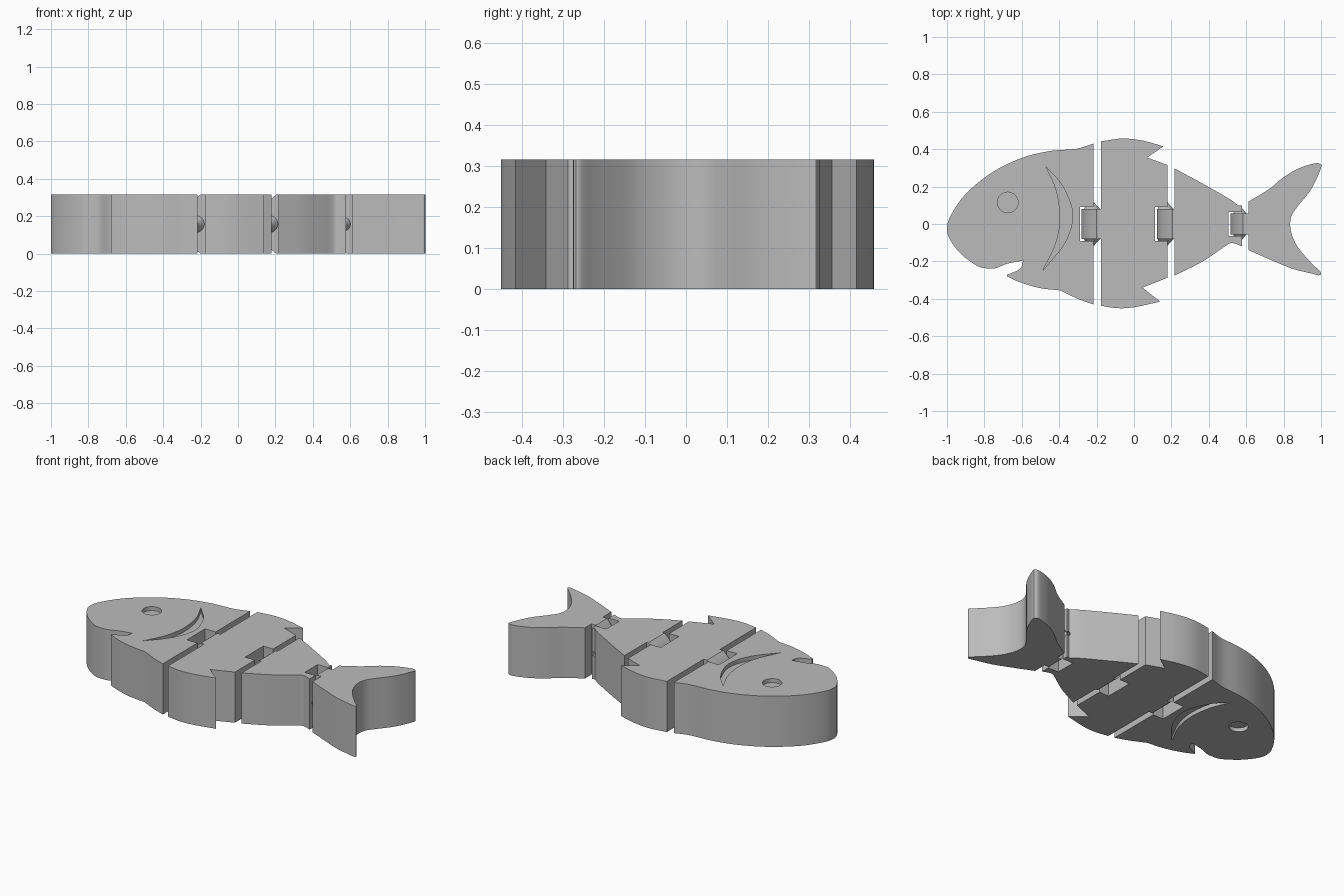
import bpy, bmesh, math
from mathutils import Vector, Matrix

cube = bpy.data.objects.get("Cube")
if cube:
    bpy.data.objects.remove(cube)

H = 0.316          # thickness of every segment
MID = H / 2

grey = bpy.data.materials.new("plain grey")
grey.use_nodes = True
colour = (0.5, 0.5, 0.5, 1)
grey.diffuse_color = colour
grey.node_tree.nodes["Principled BSDF"].inputs["Base Color"].default_value = colour


def smooth_run(pts, steps=5):
    """Catmull-Rom curve through the points; its ends stay sharp corners."""
    p = [Vector(q) for q in pts]
    if len(p) < 3:
        return p
    p = [2 * p[0] - p[1]] + p + [2 * p[-1] - p[-2]]
    out = []
    for a, b, c, d in zip(p, p[1:], p[2:], p[3:]):
        for i in range(steps):
            t = i / steps
            out.append(0.5 * (2 * b + (c - a) * t + (2 * a - 5 * b + 4 * c - d) * t * t
                              + (3 * b - a - 3 * c + d) * t ** 3))
    return out + [p[-2]]


def outline(*runs):
    """Join smooth runs into one closed loop without doubled points."""
    loop = []
    for run in runs:
        for v in smooth_run(run):
            if not loop or (v - loop[-1]).length > 1e-4:
                loop.append(v)
    if (loop[0] - loop[-1]).length < 1e-4:
        loop.pop()
    return loop


def prism(name, loop, start, end, axis="Z"):
    """Extrude a closed loop along Z (loop is x,y) or along Y (loop is x,z)."""
    bm = bmesh.new()
    place = (lambda p, h: (p[0], p[1], h)) if axis == "Z" else (lambda p, h: (p[0], h, p[1]))
    low = [bm.verts.new(place(p, start)) for p in loop]
    high = [bm.verts.new(place(p, end)) for p in loop]
    bm.faces.new(low)
    bm.faces.new(high)
    n = len(loop)
    for i in range(n):
        j = (i + 1) % n
        bm.faces.new((low[i], low[j], high[j], high[i]))
    return finish(name, bm)


def finish(name, bm):
    bmesh.ops.recalc_face_normals(bm, faces=bm.faces)
    mesh = bpy.data.meshes.new(name)
    bm.to_mesh(mesh)
    bm.free()
    mesh.materials.append(grey)
    obj = bpy.data.objects.new(name, mesh)
    bpy.context.collection.objects.link(obj)
    return obj


def cut(obj, cutter):
    """Bake a boolean difference and drop the cutter."""
    mod = obj.modifiers.new("cut", "BOOLEAN")
    mod.operation, mod.solver, mod.object = "DIFFERENCE", "EXACT", cutter
    deps = bpy.context.evaluated_depsgraph_get()
    mesh = bpy.data.meshes.new_from_object(obj.evaluated_get(deps))
    obj.modifiers.clear()
    obj.data = mesh
    bpy.data.objects.remove(cutter)


def pin(name, x, y, side, radius, length):
    """Tapered pin pointing sideways from a hinge tab."""
    bm = bmesh.new()
    turn = Matrix.Rotation(-side * math.pi / 2, 4, "X")
    bmesh.ops.create_cone(bm, cap_ends=True, segments=32, radius1=radius, radius2=radius * 0.25,
                          depth=length,
                          matrix=Matrix.Translation((x, side * (y + length / 2), MID)) @ turn)
    return finish(name, bm)


def slot(face, end, half):
    """Corners of the hinge slot in a segment's rear face, from +y to -y."""
    return [[(face, half), (end, half)], [(end, half), (end, -half)], [(end, -half), (face, -half)]]


# Head with open mouth and rear hinge slot
head = prism("head", outline(
    [(-0.77, -0.238), (-0.83, -0.228), (-0.92, -0.165), (-0.98, -0.09), (-1, -0.03), (-0.98, 0.045),
     (-0.9, 0.16), (-0.76, 0.275), (-0.6, 0.353), (-0.45, 0.39), (-0.31, 0.402), (-0.217, 0.43)],
    *slot(-0.217, -0.29, 0.09),
    [(-0.217, -0.43), (-0.3, -0.4), (-0.395, -0.355)],
    [(-0.395, -0.355), (-0.5, -0.343), (-0.6, -0.315), (-0.68, -0.28)],
    [(-0.68, -0.272), (-0.61, -0.24), (-0.592, -0.195)],
    [(-0.592, -0.195), (-0.68, -0.213), (-0.735, -0.235), (-0.77, -0.238)]), 0, H)

# Middle body with a backward fin tip above and below
body = prism("middle_body", outline(
    [(-0.177, 0.442), (-0.06, 0.457), (0.05, 0.445), (0.157, 0.415)],
    [(0.157, 0.415), (0.07, 0.355)], [(0.07, 0.355), (0.18, 0.315)],
    *slot(0.18, 0.112, 0.09),
    [(0.18, -0.287), (0.045, -0.34)], [(0.045, -0.34), (0.14, -0.415)],
    [(0.14, -0.415), (0, -0.445), (-0.09, -0.45), (-0.177, -0.437)]), 0, H)

# Tapering rear body
rear = prism("rear_body", outline(
    [(0.217, 0.297), (0.35, 0.225), (0.5, 0.14), (0.56, 0.098)], [(0.56, 0.098), (0.578, 0.1)],
    *slot(0.578, 0.505, 0.064),
    [(0.578, -0.12), (0.54, -0.105), (0.51, -0.105), (0.45, -0.145), (0.35, -0.21),
     (0.217, -0.275)]), 0, H)

# Forked tail fin
tail = prism("tail_fin", outline(
    [(0.613, 0.12), (0.72, 0.185), (0.8, 0.25), (0.88, 0.297), (0.96, 0.323), (0.992, 0.322),
     (1, 0.3), (0.95, 0.19), (0.88, 0.1), (0.845, 0.05), (0.835, 0), (0.845, -0.06), (0.88, -0.13),
     (0.95, -0.21), (0.998, -0.258), (0.99, -0.274), (0.95, -0.265), (0.85, -0.24), (0.75, -0.2),
     (0.613, -0.14)]), 0, H)

# Eye and gill recesses on both flat sides
DEPTH = 0.025
eye = [(-0.675 + 0.055 * math.cos(a), 0.115 + 0.055 * math.sin(a))
       for a in (i * math.tau / 40 for i in range(40))]
gill = outline([(-0.47, 0.305), (-0.38, 0.2), (-0.328, 0.05), (-0.37, -0.1), (-0.488, -0.248)],
               [(-0.488, -0.248), (-0.42, -0.11), (-0.395, 0.03), (-0.415, 0.18), (-0.47, 0.305)])
for shape in (eye, gill):
    for z0, z1 in ((-0.1, DEPTH), (H - DEPTH, H + 0.1)):
        cut(head, prism("recess_cutter", shape, z0, z1))

# Rounded hinge tabs with side pins, and matching sockets in the segment ahead
hinges = [("middle_body", head, -0.282, -0.2, -0.177, 0.08, -0.225, 0.045),
          ("rear_body", body, 0.122, 0.205, 0.217, 0.08, 0.168, 0.045),
          ("tail", rear, 0.515, 0.582, 0.613, 0.055, 0.565, 0.036)]
for name, ahead, tip, shoulder, face, half, pivot, radius in hinges:
    sag = shoulder - tip
    bend = (MID ** 2 + sag ** 2) / (2 * sag)
    sweep = math.asin(MID / bend)
    arc = [(tip + bend - bend * math.cos(a), MID + bend * math.sin(a))
           for a in (sweep * (i / 10 - 1) for i in range(21))]
    prism(name + "_hinge_tab", arc + [(face, H), (face, 0)], -half, half, "Y")
    for side, label in ((1, "back"), (-1, "front")):
        cut(ahead, pin("socket_cutter", pivot, half, side, radius + 0.008, 0.045))
        pin(name + "_hinge_pin_" + label, pivot, half, side, radius, 0.035)

# Smooth curved walls, keep hard edges
bpy.ops.object.select_all(action="DESELECT")
for obj in bpy.context.collection.objects:
    if obj.type == "MESH" and grey.name in obj.data.materials:
        obj.select_set(True)
        bpy.context.view_layer.objects.active = obj
bpy.ops.object.shade_smooth_by_angle(angle=math.radians(30))
